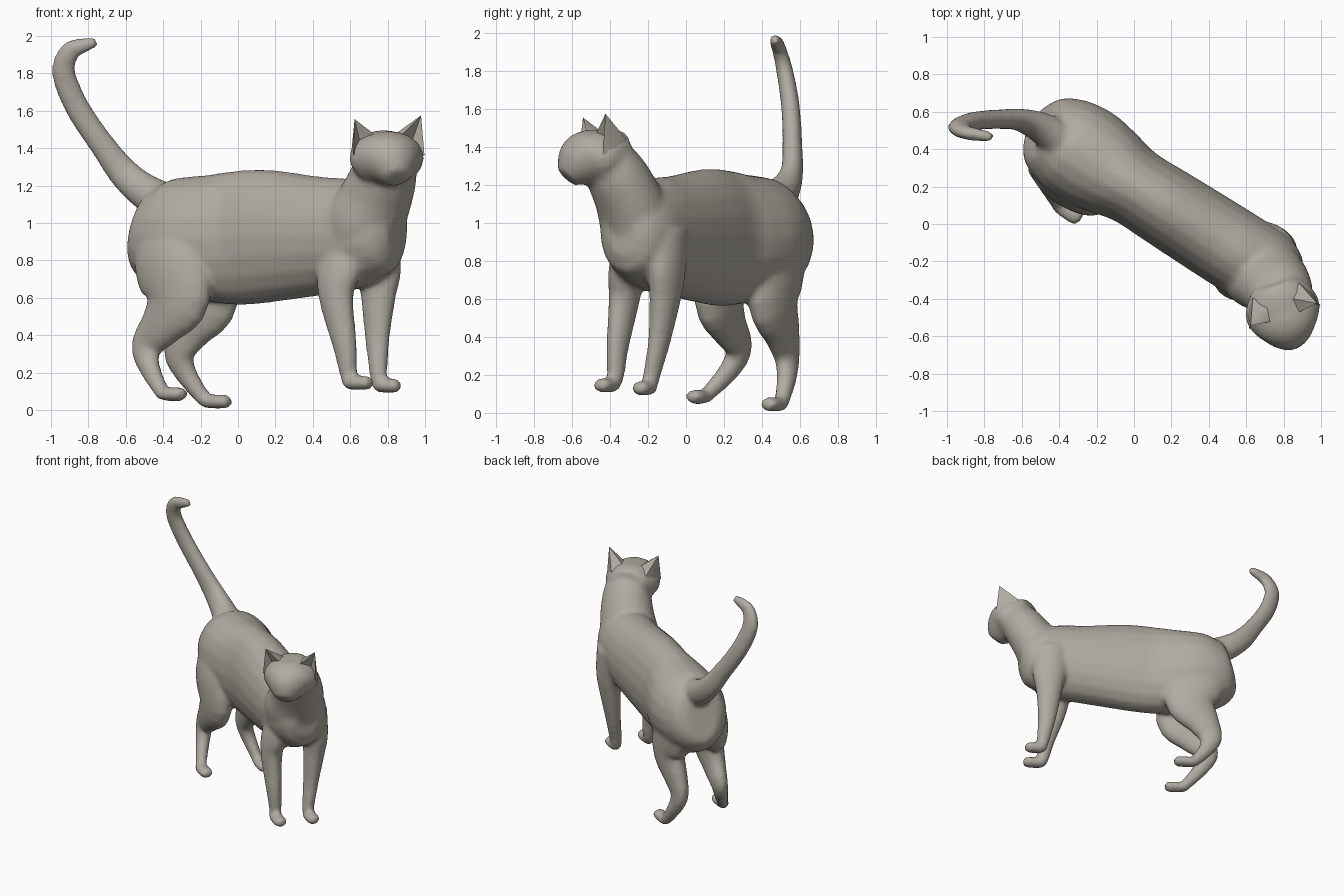
import bpy
import bmesh
import math
from mathutils import Vector

default_cube = bpy.data.objects.get("Cube")
if default_cube:
    bpy.data.objects.remove(default_cube, do_unlink=True)

# Directions: the body walks along FORWARD, the head is turned towards GAZE
UP = Vector((0, 0, 1))
FORWARD = Vector((.845, -.535, 0)).normalized()
ACROSS = UP.cross(FORWARD)
GAZE = Vector((1, -3, 0)).normalized()
HEAD_SIDE = UP.cross(GAZE)
SPINE = ACROSS * .17
HEAD = Vector((.79, -.45, 0))

# Side and fore-aft radii of the legs at each joint, from the trunk down
FRONT_TAPER = ((.1, .14), (.085, .13), (.075, .1), (.055, .07), (.045, .05), (.04, .04))
HIND_TAPER = ((.1, .18), (.12, .22), (.1, .2), (.08, .13), (.06, .09), (.05, .06), (.04, .04))


def make_material(name, colour):
    material = bpy.data.materials.new(name)
    material.use_nodes = True
    material.diffuse_color = colour
    shader = material.node_tree.nodes["Principled BSDF"]
    shader.inputs["Base Color"].default_value = colour
    return material


def make_object(name, bm, material):
    bmesh.ops.recalc_face_normals(bm, faces=bm.faces[:])
    mesh = bpy.data.meshes.new(name)
    bm.to_mesh(mesh)
    bm.free()
    mesh.materials.append(material)
    obj = bpy.data.objects.new(name, mesh)
    bpy.context.collection.objects.link(obj)
    return obj


def spline(stations, steps=4):
    """Pass a smooth curve through all station values at once."""
    rows = [Vector(station) for station in stations]
    rows = [rows[0]] + rows + [rows[-1]]
    result = []
    for before, start, end, after in zip(rows, rows[1:], rows[2:], rows[3:]):
        leaving = (end - before) / 2
        arriving = (after - start) / 2
        for i in range(steps):
            t = i / steps
            ease = t * t * (3 - 2 * t)
            result.append(start.lerp(end, ease)
                          + leaving * t * (1 - t) ** 2
                          - arriving * t * t * (1 - t))
    return result + [rows[-1]]


def loft(bm, stations, side, sides=20):
    """Skin elliptical rings; a station is x, y, z, side radius, other radius."""
    rows = spline(stations)
    centres = [Vector(row[:3]) for row in rows]
    rings = []
    for i, row in enumerate(rows):
        tangent = centres[min(i + 1, len(rows) - 1)] - centres[max(i - 1, 0)]
        tangent.normalize()
        across = (side - tangent * side.dot(tangent)).normalized()
        other = tangent.cross(across)
        ring = []
        for k in range(sides):
            angle = math.tau * k / sides
            offset = across * math.cos(angle) * row[3] + other * math.sin(angle) * row[4]
            ring.append(bm.verts.new(centres[i] + offset))
        rings.append(ring)
    for low, high in zip(rings, rings[1:]):
        for k in range(sides):
            n = (k + 1) % sides
            bm.faces.new((low[k], low[n], high[n], high[k]))
    bm.faces.new(rings[0])
    bm.faces.new(rings[-1])


def along(origin, axis, sections):
    """Turn (distance, height, half width, half height) into stations."""
    return [(*(origin + axis * s + UP * z), w, h) for s, z, w, h in sections]


def leg(bm, joints, taper, paw_length):
    """Loft a leg through its joints and put a paw at the last one."""
    loft(bm, [(*joint, *radii) for joint, radii in zip(joints, taper)], ACROSS)
    paw = [(-.03, 0, .025, .02), (0, 0, .045, .036), (paw_length, 0, .05, .038),
           (paw_length + .03, 0, .026, .02)]
    loft(bm, along(Vector(joints[-1]), FORWARD, paw), ACROSS)


fur = make_material("taupe fur", (.44, .41, .36, 1))
skin = bmesh.new()

# Torso, from rump to chest
loft(skin, along(SPINE, FORWARD, [
    (-.71, .96, .12, .17), (-.67, .95, .2, .24), (-.55, .93, .255, .3),
    (-.4, .93, .27, .32), (-.25, .92, .245, .345), (-.1, .92, .212, .36),
    (.1, .93, .215, .355), (.4, .93, .22, .32), (.6, .94, .22, .3),
    (.75, .96, .21, .26), (.85, .97, .165, .22), (.9, .97, .1, .15)]), ACROSS)

# Neck and breast
loft(skin, [(.62, -.19, .8, .17, .17), (.67, -.25, .98, .215, .195),
            (.735, -.305, 1.13, .2, .175), (.78, -.37, 1.26, .18, .16),
            (.79, -.43, 1.36, .16, .13)], HEAD_SIDE)

# Head, from nape to nose
loft(skin, along(HEAD, GAZE, [
    (-.14, 1.38, .12, .1), (-.07, 1.37, .175, .13), (0, 1.35, .203, .145),
    (.07, 1.335, .19, .153), (.115, 1.31, .15, .14), (.15, 1.28, .115, .11),
    (.19, 1.24, .062, .06)]), HEAD_SIDE)

# Tail
loft(skin, [(-.3, .38, 1.07, .12, .12), (-.47, .5, 1.15, .09, .1),
            (-.6, .555, 1.255, .062, .085), (-.72, .56, 1.41, .053, .07),
            (-.855, .55, 1.61, .05, .067), (-.932, .52, 1.8, .045, .064),
            (-.9, .49, 1.915, .038, .056), (-.82, .475, 1.95, .034, .04),
            (-.755, .465, 1.968, .026, .026)], Vector((0, 1, 0)))

# Right front leg, then left
leg(skin, [(.59, -.25, .95), (.54, -.31, .75), (.525, -.325, .6), (.57, -.36, .35),
           (.59, -.37, .2), (.595, -.385, .145)], FRONT_TAPER, .11)
leg(skin, [(.73, -.1, .95), (.755, -.1, .75), (.75, -.11, .6), (.745, -.14, .38),
           (.75, -.18, .2), (.755, -.19, .13)], FRONT_TAPER, .1)

# Right hind leg, then left
leg(skin, [(-.34, .24, .98), (-.36, .22, .8), (-.325, .18, .6), (-.405, .225, .46),
           (-.49, .28, .34), (-.47, .225, .22), (-.4, .1, .085)], HIND_TAPER, .11)
leg(skin, [(-.25, .46, .98), (-.24, .475, .82), (-.17, .46, .6), (-.26, .505, .43),
           (-.315, .53, .3), (-.27, .53, .18), (-.17, .5, .045)], HIND_TAPER, .12)

# Fuse the overlapping volumes into one smooth coat
body = make_object("body_coat", skin, fur)
remesh = body.modifiers.new("fuse", 'REMESH')
remesh.mode = 'VOXEL'
remesh.voxel_size = .016
remesh.use_smooth_shade = True
soften = body.modifiers.new("soften", 'SMOOTH')
soften.factor = .5
soften.iterations = 9

# Ears: pointed shells with a hollow front
for name, sign, tip_height in (("left_ear", 1, 1.575), ("right_ear", -1, 1.555)):
    bm = bmesh.new()

    def point(side, ahead, height):
        return bm.verts.new(HEAD + HEAD_SIDE * side * sign + GAZE * ahead + UP * height)

    tip = point(.187, .035, tip_height)
    rim = [point(.2, .055, 1.36), point(.185, -.03, 1.37), point(.13, -.1, 1.44),
           point(.07, -.03, 1.48), point(.075, .05, 1.47), point(.145, 0, 1.43)]
    for first, second in zip(rim, rim[1:] + rim[:1]):
        bm.faces.new((tip, first, second))
    bm.faces.new(rim)
    ear = make_object(name, bm, fur)
    bpy.ops.object.select_all(action='DESELECT')
    ear.select_set(True)
    bpy.context.view_layer.objects.active = ear
    bpy.ops.object.shade_smooth_by_angle(angle=math.radians(50))
